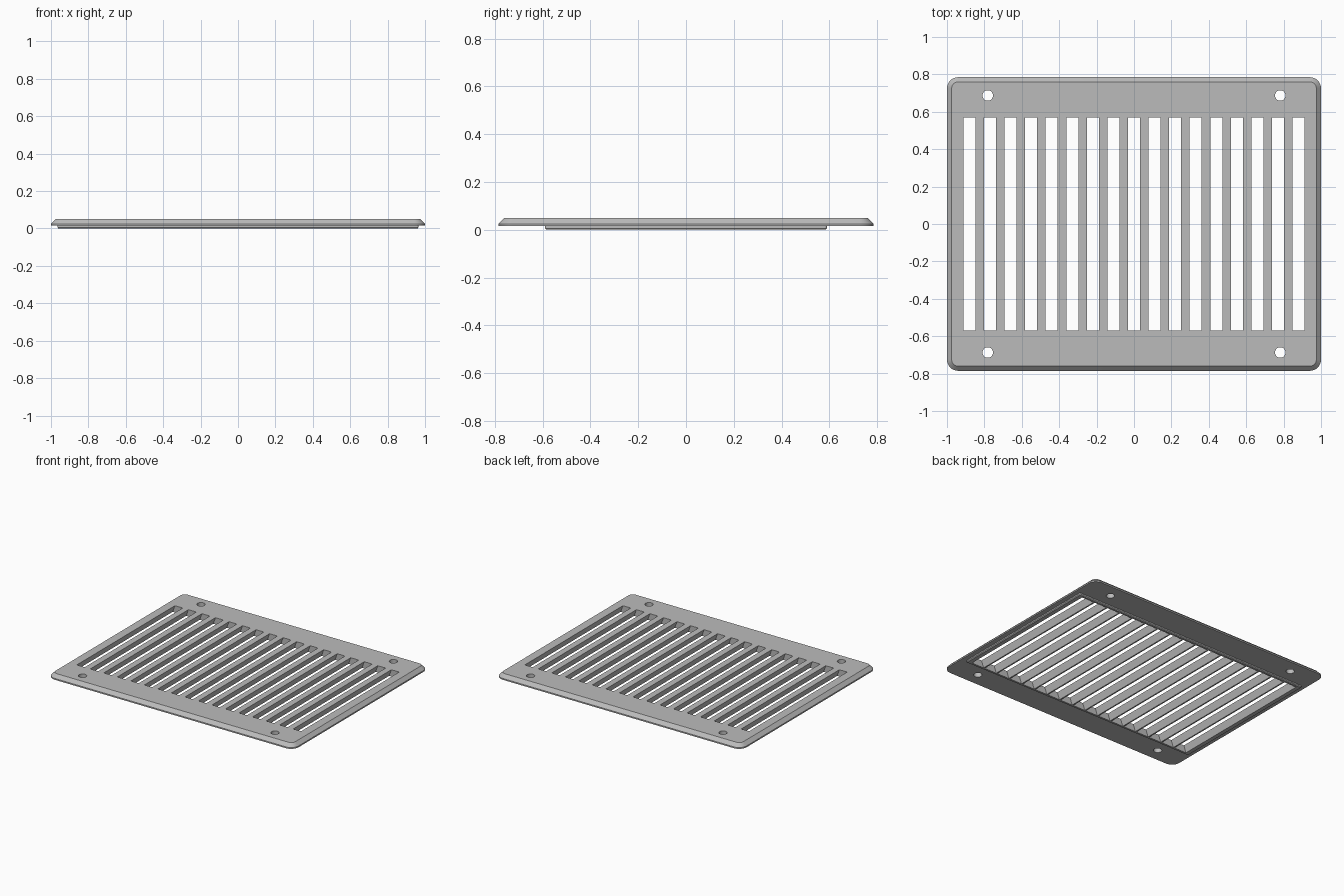
import bpy, bmesh
from math import cos, sin, pi, radians

if "Cube" in bpy.data.objects:
    bpy.data.objects.remove(bpy.data.objects["Cube"])

SLOTS, PITCH = 17, 0.11
TOP_WIDTH, BOTTOM_WIDTH = 0.064, 0.1
SLOT_HALF_LENGTH = 0.57
THICKNESS = 0.05

grey = bpy.data.materials.new("grey_metal")
grey.use_nodes = True
colour = (0.5, 0.5, 0.5, 1)
grey.diffuse_color = colour
grey.node_tree.nodes["Principled BSDF"].inputs["Base Color"].default_value = colour


def rounded_rectangle(hx, hy, r, steps=8):
    points = []
    for corner, (sx, sy) in enumerate([(1, 1), (-1, 1), (-1, -1), (1, -1)]):
        for i in range(steps + 1):
            a = (corner + i / steps) * pi / 2
            points.append((sx * (hx - r) + r * cos(a), sy * (hy - r) + r * sin(a)))
    return points


def loft(bm, layers):
    """Join stacked outlines, given as (points, z), into a closed solid."""
    rings = [[bm.verts.new((x, y, z)) for x, y in pts] for pts, z in layers]
    n = len(rings[0])
    for low, high in zip(rings, rings[1:]):
        for i in range(n):
            j = (i + 1) % n
            bm.faces.new((low[i], low[j], high[j], high[i]))
    bm.faces.new(rings[0][::-1])
    bm.faces.new(rings[-1])


def make_object(name, bm):
    bmesh.ops.recalc_face_normals(bm, faces=bm.faces)
    mesh = bpy.data.meshes.new(name)
    bm.to_mesh(mesh)
    bm.free()
    mesh.materials.append(grey)
    obj = bpy.data.objects.new(name, mesh)
    bpy.context.collection.objects.link(obj)
    return obj


# Chamfered cover plate with a shallow locating step underneath
bm = bmesh.new()
profile = [  # half width, half depth, corner radius, height
    (0.96, 0.585, 0.005, 0),
    (0.965, 0.59, 0.01, 0.006),
    (0.965, 0.59, 0.01, 0.015),
    (1, 0.785, 0.06, 0.015),
    (1, 0.785, 0.06, 0.025),
    (0.975, 0.76, 0.035, THICKNESS),
]
loft(bm, [(rounded_rectangle(hx, hy, r), z) for hx, hy, r, z in profile])
plate = make_object("slotted_cover", bm)

# Slots flare downwards, which leaves tapered bars between them
bm = bmesh.new()
margin = 0.01
flare = (BOTTOM_WIDTH - TOP_WIDTH) / THICKNESS
for k in range(SLOTS):
    x = (k - (SLOTS - 1) / 2) * PITCH
    layers = []
    for z in (-margin / 10, THICKNESS + margin):
        h = (BOTTOM_WIDTH - flare * z) / 2
        d = SLOT_HALF_LENGTH
        layers.append(([(x + h, d), (x - h, d), (x - h, -d), (x + h, -d)], z))
    loft(bm, layers)

# Four screw holes
for sx in (-1, 1):
    for sy in (-1, 1):
        circle = [(sx * 0.782 + 0.028 * cos(i * pi / 16),
                   sy * 0.687 + 0.028 * sin(i * pi / 16)) for i in range(32)]
        loft(bm, [(circle, -margin), (circle, THICKNESS + margin)])
cutter = make_object("opening_cutter", bm)
cutter.hide_render = True

# Cut the openings, then discard the cutter
cut = plate.modifiers.new("openings", "BOOLEAN")
cut.operation = "DIFFERENCE"
cut.solver = "EXACT"
cut.object = cutter
bpy.ops.object.select_all(action="DESELECT")
bpy.context.view_layer.objects.active = plate
plate.select_set(True)
bpy.ops.object.modifier_apply(modifier=cut.name)
bpy.data.objects.remove(cutter)
bpy.ops.object.shade_smooth_by_angle(angle=radians(20))
